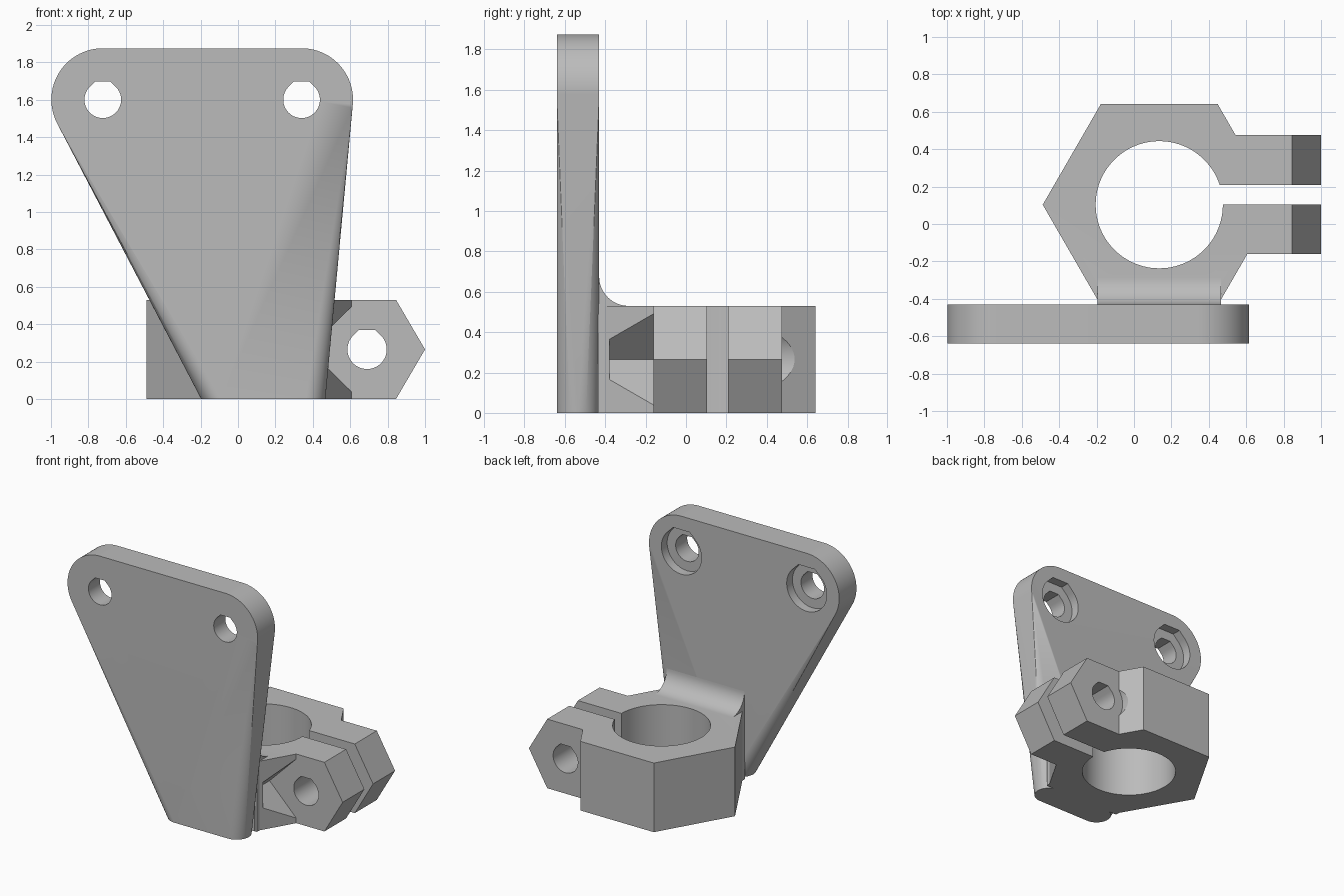
import bpy, bmesh, math
from mathutils import Vector

cube = bpy.data.objects.get("Cube")
if cube:
    bpy.data.objects.remove(cube, do_unlink=True)

grey = bpy.data.materials.new("plain grey")
grey.use_nodes = True
colour = (0.5, 0.5, 0.5, 1)
grey.diffuse_color = colour
grey.node_tree.nodes["Principled BSDF"].inputs["Base Color"].default_value = colour


def finish(name, bm):
    bmesh.ops.recalc_face_normals(bm, faces=bm.faces)
    mesh = bpy.data.meshes.new(name)
    bm.to_mesh(mesh)
    bm.free()
    mesh.materials.append(grey)
    obj = bpy.data.objects.new(name, mesh)
    bpy.context.collection.objects.link(obj)
    return obj


def prism(name, points, axis, start, end):
    """Extrude a 2D outline along the given axis."""
    place = {"x": lambda p, t: (t, p[0], p[1]),
             "y": lambda p, t: (p[0], t, p[1]),
             "z": lambda p, t: (p[0], p[1], t)}[axis]
    bm = bmesh.new()
    face = bm.faces.new([bm.verts.new(place(p, start)) for p in points])
    new = bmesh.ops.extrude_face_region(bm, geom=[face])["geom"]
    shift = Vector(place((0, 0), end - start))
    bmesh.ops.translate(bm, vec=shift, verts=[v for v in new if isinstance(v, bmesh.types.BMVert)])
    return finish(name, bm)


def arc(cx, cy, r, a0=0, a1=360, n=64):
    steps = n if a1 - a0 == 360 else n + 1
    angles = [math.radians(a0 + (a1 - a0) * i / n) for i in range(steps)]
    return [(cx + r * math.cos(a), cy + r * math.sin(a)) for a in angles]


def flat_top_circle(cx, cz, r):
    """Round hole with a short flat roof."""
    w = r * math.tan(math.pi / 8)
    return arc(cx, cz, r, 135, 405, 48) + [(cx + w, cz + r), (cx - w, cz + r)]


def combine(target, tool, operation):
    mod = target.modifiers.new("combine", "BOOLEAN")
    mod.operation = operation
    mod.solver = "EXACT"
    mod.object = tool
    bpy.context.view_layer.objects.active = target
    bpy.ops.object.modifier_apply(modifier=mod.name)
    bpy.data.objects.remove(tool, do_unlink=True)


def cut(target, points, axis, start, end):
    combine(target, prism("cutter", points, axis, start, end), "DIFFERENCE")


# Mounting plate: hull of two upright discs and a rounded foot
FRONT, BACK = -0.64, -0.43
HOLES = [(-0.723, 1.6), (0.34, 1.6)]
bm = bmesh.new()
for cx, cz in HOLES:
    for x, z in arc(cx, cz, 0.275, n=80):
        for y in (FRONT, BACK):
            bm.verts.new((x, y, z))
foot_r = (BACK - FRONT) / 2
for cx in (-0.092, 0.362):
    for x, y in arc(cx, (FRONT + BACK) / 2, foot_r, n=48):
        bm.verts.new((x, y, 0))
hull = bmesh.ops.convex_hull(bm, input=bm.verts)
spare = {v for v in hull["geom_interior"] + hull["geom_unused"] if isinstance(v, bmesh.types.BMVert)}
bmesh.ops.delete(bm, geom=list(spare), context="VERTS")
bmesh.ops.dissolve_limit(bm, angle_limit=0.002, verts=bm.verts, edges=bm.edges)
plate = finish("mounting_plate", bm)

# Screw holes with counterbores at the back
for cx, cz in HOLES:
    cut(plate, flat_top_circle(cx, cz, 0.098), "y", FRONT - 0.1, BACK + 0.1)
    cut(plate, flat_top_circle(cx, cz, 0.17), "y", BACK - 0.07, BACK + 0.1)

# Hexagonal clamp body
CX, CY, H = 0.135, 0.103, 0.53
clamp = prism("clamp", arc(CX, CY, 0.623, n=6), "z", 0, H)

# Clamping ears with pointed ends
BOLT_X, BOLT_Z = 0.69, H / 2
ear = [(0.4, 0), (0.845, 0), (1.0, BOLT_Z), (0.845, H), (0.4, H)]
combine(clamp, prism("ears", ear, "y", -0.16, 0.475), "UNION")

# Web and fillet joining the clamp to the plate
r = 0.145
web = [(-0.29, 0), (BACK - 0.005, 0), (BACK - 0.005, H + r)]
web += arc(BACK + r, H + r, r, 180, 270, 16) + [(-0.28, H)]
web[-1] = (BACK + r, H - 0.1)
combine(clamp, prism("web", web, "x", -0.195, 0.465), "UNION")

# Bore, slot and bolt hole
cut(clamp, arc(CX, CY, 0.34, n=96), "z", -0.1, H + 0.1)
cut(clamp, [(CX, 0.103), (1.2, 0.103), (1.2, 0.208), (CX, 0.208)], "z", -0.1, H + 0.1)
cut(clamp, flat_top_circle(BOLT_X, BOLT_Z, 0.105), "y", -0.25, 0.6)

# Bolt clearance: diamond pocket in front, round pocket behind
cut(clamp, arc(BOLT_X, BOLT_Z, 0.31, n=4), "y", -0.38, -0.16)
cut(clamp, arc(BOLT_X, BOLT_Z, 0.183), "y", 0.475, 0.7)

# Smooth the curved faces, keep the corners crisp
for obj in (plate, clamp):
    bpy.ops.object.select_all(action="DESELECT")
    obj.select_set(True)
    bpy.context.view_layer.objects.active = obj
    bpy.ops.object.shade_smooth_by_angle(angle=math.radians(25))
